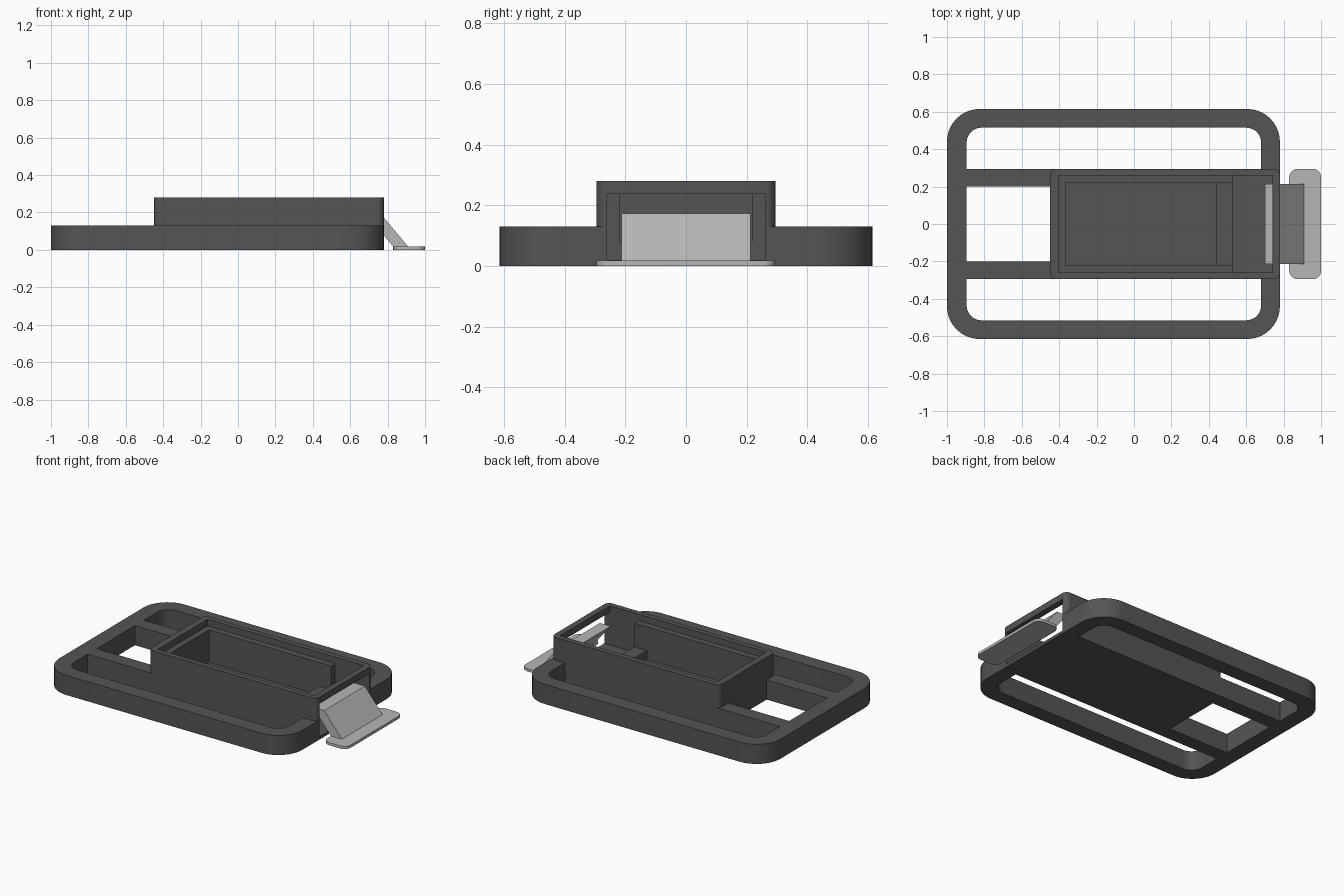
import bpy, bmesh, math

if "Cube" in bpy.data.objects:
    bpy.data.objects.remove(bpy.data.objects["Cube"])


def material(name, v):
    m = bpy.data.materials.new(name)
    m.diffuse_color = (v, v, v, 1)
    m.use_nodes = True
    m.node_tree.nodes["Principled BSDF"].inputs["Base Color"].default_value = m.diffuse_color
    return m


DARK = material("dark grey", 0.09)
LIGHT = material("light grey", 0.47)


def rounded(x0, x1, y0, y1, radii=(0, 0, 0, 0), n=10):
    """Rectangle loop; radii run lower left, lower right, upper right, upper left."""
    pts = []
    corners = [(x0, y0, 1, 1), (x1, y0, -1, 1), (x1, y1, -1, -1), (x0, y1, 1, -1)]
    for i, ((x, y, sx, sy), r) in enumerate(zip(corners, radii)):
        if r == 0:
            pts.append((x, y))
            continue
        for k in range(n + 1):
            a = math.pi + (i + k / n) * math.pi / 2
            pts.append((x + sx * r + r * math.cos(a), y + sy * r + r * math.sin(a)))
    return pts


def slab(name, loops, z0, z1, mat):
    """Extrude an outline (first loop) with holes (other loops)."""
    bm = bmesh.new()
    edges = []
    for loop in loops:
        vs = [bm.verts.new((x, y, z0)) for x, y in loop]
        edges += [bm.edges.new((vs[i - 1], vs[i])) for i in range(len(vs))]
    bmesh.ops.triangle_fill(bm, use_beauty=True, edges=edges)
    ext = bmesh.ops.extrude_face_region(bm, geom=bm.faces[:])
    top = [g for g in ext["geom"] if isinstance(g, bmesh.types.BMVert)]
    bmesh.ops.translate(bm, verts=top, vec=(0, 0, z1 - z0))
    return finish(name, bm, mat)


def finish(name, bm, mat):
    bmesh.ops.recalc_face_normals(bm, faces=bm.faces[:])
    me = bpy.data.meshes.new(name)
    bm.to_mesh(me)
    bm.free()
    me.materials.append(mat)
    ob = bpy.data.objects.new(name, me)
    bpy.context.collection.objects.link(ob)
    return ob


def activate(ob):
    bpy.ops.object.select_all(action="DESELECT")
    ob.select_set(True)
    bpy.context.view_layer.objects.active = ob


def combine(ob, other, operation):
    mod = ob.modifiers.new("bool", "BOOLEAN")
    mod.operation, mod.solver, mod.object = operation, "EXACT", other
    activate(ob)
    bpy.ops.object.modifier_apply(modifier=mod.name)
    bpy.data.objects.remove(other)


# Flat frame with two long side slots and a square opening between the rails
R = 0.08
frame = slab("buckle_body", [
    rounded(-1, 0.78, -0.615, 0.615, (0.175,) * 4),
    rounded(-0.895, 0.68, 0.295, 0.515, (0, 0, R, R)),
    rounded(-0.895, 0.68, -0.515, -0.295, (R, R, 0, 0)),
    rounded(-0.895, -0.45, -0.2, 0.2),
], 0, 0.13, DARK)

# Raised housing
housing = slab("housing", [rounded(-0.45, 0.78, -0.295, 0.295, (0.035,) * 4)],
               0.06, 0.28, DARK)
combine(frame, housing, "UNION")

# Hollows: top ledge, main cavity, wide end cavity, end window under the bridge
for x0, x1, y, z0, z1 in [
    (-0.405, 0.74, 0.26, 0.237, 0.4),
    (-0.365, 0.60, 0.218, 0.02, 0.4),
    (0.53, 0.74, 0.26, 0.02, 0.4),
    (0.70, 0.90, 0.26, 0.02, 0.237),
]:
    cutter = slab("cutter", [rounded(x0, x1, -y, y)], z0, z1, DARK)
    cutter.hide_render = True
    combine(frame, cutter, "DIFFERENCE")

# Low bar across the cavity floor
slab("floor_bar", [rounded(0.44, 0.53, -0.218, 0.218)], 0.02, 0.08, DARK)

# Slanted latch block
bm = bmesh.new()
prof = [(0.70, 0.173), (0.78, 0.173), (0.912, 0.015), (0.832, 0.015)]
face = bm.faces.new([bm.verts.new((x, -0.213, z)) for x, z in prof])
ext = bmesh.ops.extrude_face_region(bm, geom=[face])
bmesh.ops.translate(bm, vec=(0, 0.426, 0),
                    verts=[g for g in ext["geom"] if isinstance(g, bmesh.types.BMVert)])
finish("latch_ramp", bm, LIGHT)

# Thin latch foot plate
plate = slab("latch_plate", [rounded(0.83, 1.0, -0.295, 0.295, (0.045,) * 4)],
             0, 0.018, LIGHT)

for ob in (frame, plate):
    activate(ob)
    bpy.ops.object.shade_smooth_by_angle(angle=math.radians(30))
